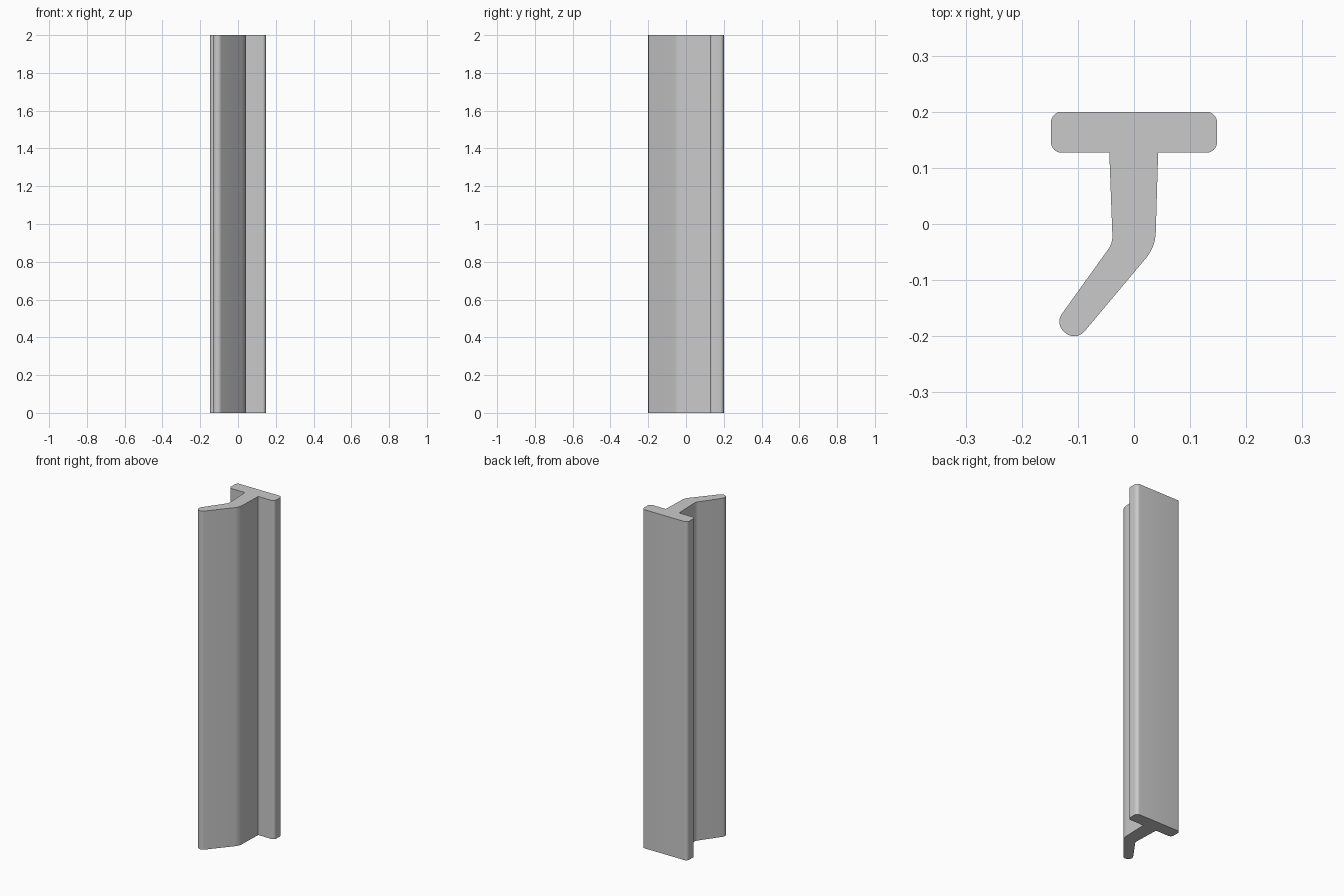
import bpy, bmesh, math
from mathutils import Vector

cube = bpy.data.objects.get("Cube")
if cube:
    bpy.data.objects.remove(cube, do_unlink=True)

HEIGHT = 2.0
STEPS = 8

grey = bpy.data.materials.new("plain grey")
grey.use_nodes = True
colour = (0.59, 0.59, 0.59, 1)
grey.diffuse_color = colour
grey.node_tree.nodes["Principled BSDF"].inputs["Base Color"].default_value = colour


def rounded_outline(corners):
    """Replace each (x, y, radius) corner with a tangent arc."""
    points = []
    for i, (x, y, radius) in enumerate(corners):
        p = Vector((x, y))
        if radius == 0:
            points.append(p)
            continue
        a = (Vector(corners[i - 1][:2]) - p).normalized()
        b = (Vector(corners[(i + 1) % len(corners)][:2]) - p).normalized()
        half = a.angle(b) / 2
        centre = p + (a + b).normalized() * radius / math.sin(half)
        start = (p + a * radius / math.tan(half) - centre).normalized()
        end = (p + b * radius / math.tan(half) - centre).normalized()
        for s in range(STEPS + 1):
            points.append(centre + start.slerp(end, s / STEPS) * radius)
    return points


# Cross-section: flange, web and bent lip
corners = [
    (-0.148, 0.2, 0.019), (-0.148, 0.127, 0.019),
    (-0.044, 0.127, 0), (-0.038, -0.034, 0.04),
    (-0.142, -0.179, 0.024), (-0.103, -0.209, 0.024),
    (0.038, -0.041, 0.075), (0.043, 0.127, 0),
    (0.148, 0.127, 0.019), (0.148, 0.2, 0.019),
]

# Extrude the section along the full height
bm = bmesh.new()
base = bm.faces.new([bm.verts.new((p.x, p.y, 0)) for p in rounded_outline(corners)])
top = bmesh.ops.extrude_face_region(bm, geom=[base], use_keep_orig=True)
bmesh.ops.translate(bm, vec=(0, 0, HEIGHT),
                    verts=[g for g in top["geom"] if isinstance(g, bmesh.types.BMVert)])
bmesh.ops.recalc_face_normals(bm, faces=bm.faces)
mesh = bpy.data.meshes.new("extruded_profile")
bm.to_mesh(mesh)
bm.free()

profile = bpy.data.objects.new("extruded_profile", mesh)
bpy.context.collection.objects.link(profile)
mesh.materials.append(grey)

bpy.ops.object.select_all(action="DESELECT")
profile.select_set(True)
bpy.context.view_layer.objects.active = profile
bpy.ops.object.shade_smooth_by_angle(angle=math.radians(30))
